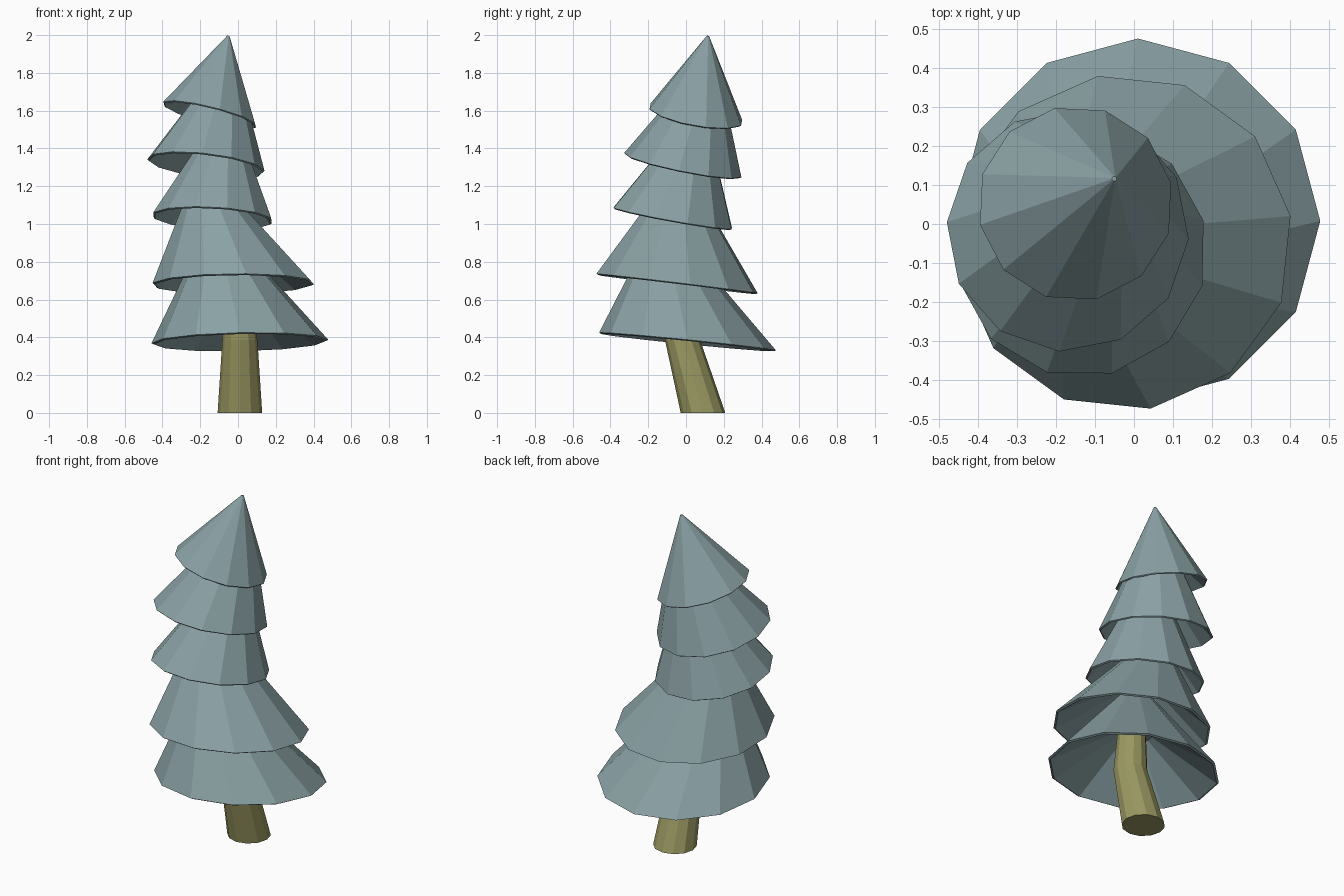
import bpy, bmesh, math
from mathutils import Vector

if "Cube" in bpy.data.objects:
    bpy.data.objects.remove(bpy.data.objects["Cube"])

SIDES = 12


def material(name, rgb):
    m = bpy.data.materials.new(name)
    m.diffuse_color = (*rgb, 1)
    m.use_nodes = True
    m.node_tree.nodes["Principled BSDF"].inputs["Base Color"].default_value = m.diffuse_color
    return m


needles = material("dusty blue green", (0.255, 0.358, 0.374))
bark = material("olive bark", (0.328, 0.319, 0.122))


def ring(bm, centre, radius, phase=0, slope=(0, 0)):
    """Circle seen from above, lying in a plane with the given x and y slopes."""
    verts = []
    for i in range(SIDES):
        a = math.radians(phase + 360 * i / SIDES)
        x, y = radius * math.cos(a), radius * math.sin(a)
        z = x * slope[0] + y * slope[1]
        verts.append(bm.verts.new(Vector(centre) + Vector((x, y, z))))
    return verts


def loft(name, mat, rings):
    """Skin consecutive rings (centre, radius, phase, slope) and cap both ends."""
    bm = bmesh.new()
    loops = [ring(bm, *r) for r in rings]
    for a, b in zip(loops, loops[1:]):
        for i in range(SIDES):
            j = (i + 1) % SIDES
            bm.faces.new((a[i], a[j], b[j], b[i]))
    bm.faces.new(loops[0])
    bm.faces.new(loops[-1])
    bmesh.ops.recalc_face_normals(bm, faces=bm.faces)
    me = bpy.data.meshes.new(name)
    bm.to_mesh(me)
    bm.free()
    me.materials.append(mat)
    ob = bpy.data.objects.new(name, me)
    bpy.context.collection.objects.link(ob)
    return ob


# Branch tiers: rim centre, rim radius, phase, rim slope, apex, cut-off fraction
tiers = [
    ((0.01, 0.008, 0.378), 0.468, 0, (0.02, -0.10), (-0.13, -0.138, 1.055), 0.80),
    ((-0.025, -0.047, 0.685), 0.432, 9, (0.01, -0.12), (-0.20, -0.03, 1.34), 0.72),
    ((-0.135, -0.07, 1.032), 0.323, 14, (-0.05, -0.18), (-0.05, 0.085, 1.66), 0.58),
    ((-0.17, -0.017, 1.312), 0.311, 26, (-0.11, -0.20), (-0.03, 0.15, 1.93), 0.50),
    ((-0.15, 0.052, 1.58), 0.251, 12.4, (-0.24, -0.17), (-0.048, 0.118, 2.006), 0.975),
]
for n, (centre, radius, phase, slope, apex, cut) in enumerate(tiers, 1):
    c, tip = Vector(centre), Vector(apex)
    drop = Vector((0, 0, 0.006))
    # skirt: outside from the tip down, thin lip, then a shallower hollow underside
    loft(f"branch_tier_{n}", needles, [
        (c.lerp(tip, cut), radius * (1 - cut), phase, slope),
        (c, radius, phase, slope),
        (c - drop, radius * 0.975, phase, slope),
        (c.lerp(tip, 0.40), radius * 0.2, phase, slope),
    ])

# Trunk bending through the tier centres
loft("trunk", bark, [
    ((0.01, 0.09, 0), 0.118),
    ((0.01, -0.018, 0.385), 0.093),
    ((-0.025, -0.047, 0.685), 0.075),
    ((-0.125, -0.06, 1.032), 0.06),
    ((-0.16, -0.01, 1.312), 0.045),
    ((-0.14, 0.06, 1.6), 0.03),
])
